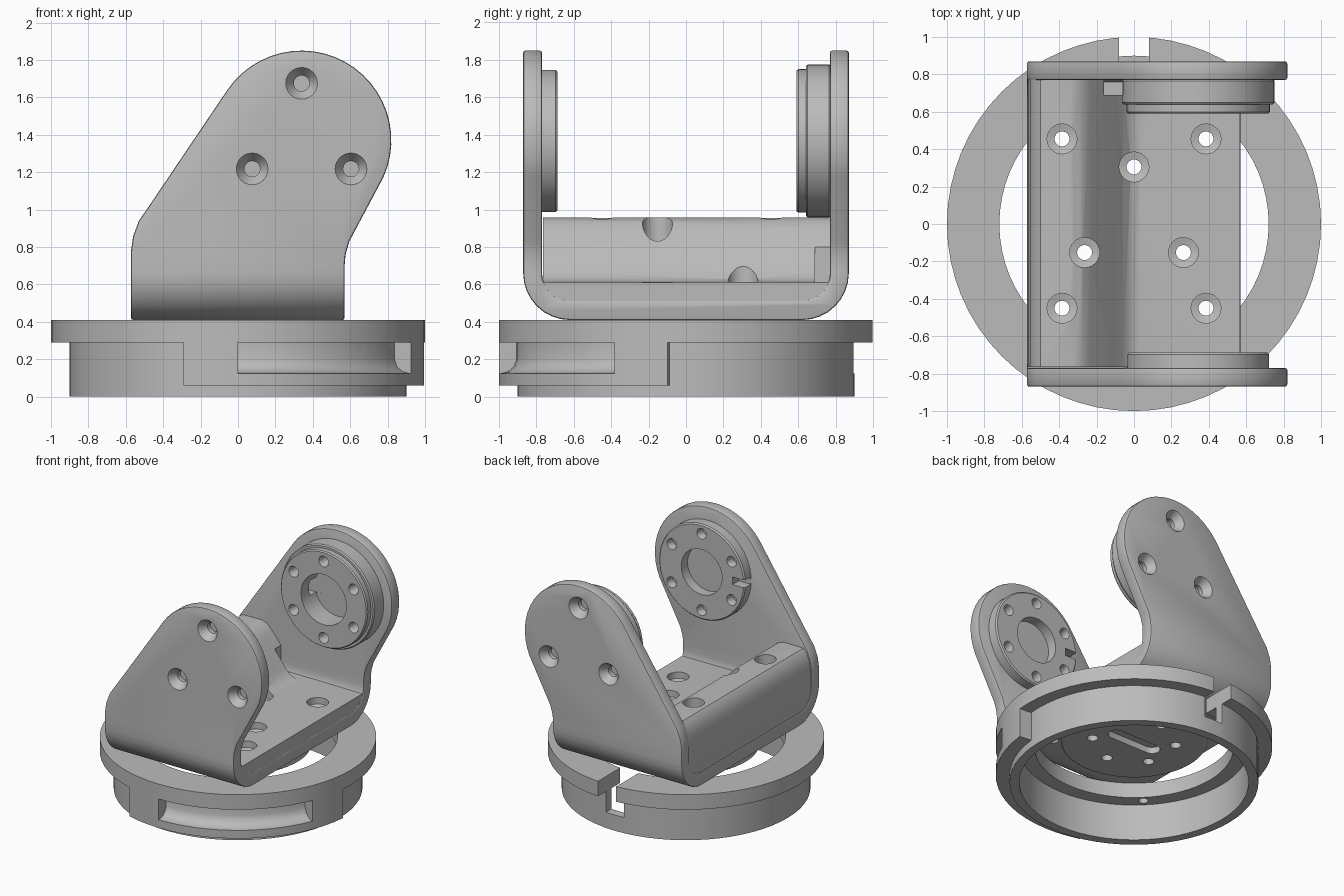
import bpy, bmesh
from math import sin, cos, pi, radians
from mathutils import Vector

if "Cube" in bpy.data.objects:
    bpy.data.objects.remove(bpy.data.objects["Cube"])

grey = bpy.data.materials.new("light_grey")
grey.use_nodes = True
GREY = (0.5, 0.5, 0.5, 1)
grey.diffuse_color = GREY
grey.node_tree.nodes["Principled BSDF"].inputs["Base Color"].default_value = GREY

SEG = 64
UP, FRONT, BACK = Vector((0, 0, 1)), Vector((0, -1, 0)), Vector((0, 1, 0))
PIVOT_X, PIVOT_Z = 0.34, 1.37
BOLT_R = 0.305


def lathe(bm, profile, centre=(0, 0, 0), axis=UP, ring=False, span=None, seg=SEG):
    """Revolve (radius, height) points; ring closes the profile, span keeps part of the turn."""
    rot = axis.to_track_quat('Z', 'Y')
    first, last = span or (0, seg)
    loops = []
    for i in range(first, last + (1 if span else 0)):
        a = 2 * pi * i / seg
        loops.append([bm.verts.new(Vector(centre) + rot @ Vector((r * cos(a), r * sin(a), h)))
                      for r, h in profile])
    n, m = len(loops), len(profile)
    for i in range(n - 1 if span else n):
        p, q = loops[i], loops[(i + 1) % n]
        for j in range(m if ring else m - 1):
            k = (j + 1) % m
            bm.faces.new((p[j], q[j], q[k], p[k]))
    if span:
        bm.faces.new(loops[0])
        bm.faces.new(loops[-1])
    elif not ring:
        bm.faces.new([l[0] for l in loops])
        bm.faces.new([l[-1] for l in loops])


def prism(bm, pts, axis, lo, hi):
    """Extrude a 2D outline along x, y or z."""
    def place(a, b, t):
        return {'x': (t, a, b), 'y': (a, t, b), 'z': (a, b, t)}[axis]
    ends = [[bm.verts.new(place(a, b, t)) for a, b in pts] for t in (lo, hi)]
    bm.faces.new(ends[0])
    bm.faces.new(ends[1])
    for i in range(len(pts)):
        k = (i + 1) % len(pts)
        bm.faces.new((ends[0][i], ends[0][k], ends[1][k], ends[1][i]))


def box(bm, x, y, z):
    prism(bm, [(x[0], y[0]), (x[1], y[0]), (x[1], y[1]), (x[0], y[1])], 'z', *z)


def arc(cx, cy, r, a0, a1, n=8):
    return [(cx + r * cos(radians(a0 + (a1 - a0) * i / n)),
             cy + r * sin(radians(a0 + (a1 - a0) * i / n))) for i in range(n + 1)]


def make(name, bm):
    bmesh.ops.recalc_face_normals(bm, faces=bm.faces)
    me = bpy.data.meshes.new(name)
    bm.to_mesh(me)
    bm.free()
    ob = bpy.data.objects.new(name, me)
    bpy.context.scene.collection.objects.link(ob)
    me.materials.append(grey)
    return ob


def bake(ob):
    bpy.context.view_layer.update()
    dg = bpy.context.evaluated_depsgraph_get()
    me = bpy.data.meshes.new_from_object(ob.evaluated_get(dg))
    ob.modifiers.clear()
    ob.data = me


def boolean(ob, cutter_bm, op='DIFFERENCE'):
    cutter = make("cutter", cutter_bm)
    mod = ob.modifiers.new("cut", 'BOOLEAN')
    mod.operation, mod.solver, mod.object = op, 'EXACT', cutter
    bake(ob)
    bpy.data.objects.remove(cutter)


def bevel(ob, width, angle=40):
    mod = ob.modifiers.new("edge", 'BEVEL')
    mod.width, mod.segments = width, 2
    mod.limit_method, mod.angle_limit = 'ANGLE', radians(angle)
    bake(ob)


def bolts(angles):
    return [(BOLT_R * cos(radians(a)), BOLT_R * sin(radians(a))) for a in angles]


def cable_slot(bm):
    box(bm, (-0.08, 0.08), (0.6, 1.1), (0.125, 0.6))


# Base ring: flange, skirt and inner ledge, with a cable slot at the back
bm = bmesh.new()
lathe(bm, [(.83, 0), (.9, 0), (.9, .29), (1, .29), (1, .41), (.72, .41), (.72, .29), (.83, .29)],
      ring=True)
base = make("base_ring", bm)
bm = bmesh.new()
cable_slot(bm)
lathe(bm, [(.035, .2), (.035, .35)], (-.545, -.545, 0), seg=16)
boolean(base, bm)

# Cable guide wrapping the back of the skirt
bm = bmesh.new()
lathe(bm, [(.86, .06), (1, .06), (1, .29), (.86, .29)], ring=True, span=(13, 31))
guide = make("cable_guide", bm)
bm = bmesh.new()
lathe(bm, [(.905, .3), (.905, .2), (.92, .16), (.95, .135), (.99, .125), (1.1, .125), (1.1, .3)],
      ring=True, span=(16, 28))
boolean(guide, bm)
bm = bmesh.new()
box(bm, (-1.2, -.905), (-1, 1), (-.1, .5))
boolean(guide, bm)
bm = bmesh.new()
cable_slot(bm)
boolean(guide, bm)


# Through holes shared by the floor parts
def floor_holes():
    b = bmesh.new()
    spots = bolts((90, 210, 330)) + [(x, y) for x in (-.385, .385) for y in (-.45, .455)]
    for x, y in spots:
        lathe(b, [(.04, .2), (.04, .55), (.08, .56), (.08, 1.2)], (x, y, 0), seg=24)
    return b


# U bracket: side profile crossed with the cheek outline
bm = bmesh.new()
outer = arc(-.62, .66, .25, 180, 270) + arc(.62, .66, .25, 270, 360)
inner = arc(.62, .665, .15, 360, 270) + arc(-.62, .665, .15, 270, 180)
prism(bm, [(-.87, 2)] + outer + [(.87, 2), (.77, 2)] + inner + [(-.77, 2)], 'x', -1, 1)
bracket = make("u_bracket", bm)
bm = bmesh.new()
outline = [(-.572, .3), (-.572, .78), (-.56, .86), (-.53, .94), (-.475, 1.02)]
outline += arc(PIVOT_X, PIVOT_Z, .48, 146, -24, 24)
outline += [(.595, .83), (.575, .76), (.57, .7), (.57, .3)]
prism(bm, outline, 'y', -1, 1)
boolean(bracket, bm, 'INTERSECT')
bevel(bracket, .012)
boolean(bracket, floor_holes())
bm = bmesh.new()
for side in (FRONT, BACK):
    for dx, dz in bolts((90, 210, 330)):
        spot = side * .87 + Vector((PIVOT_X + dx, 0, PIVOT_Z + dz))
        lathe(bm, [(.042, -.2), (.042, -.06), (.085, 0), (.085, .05)], spot, side, seg=24)
boolean(bracket, bm)

# Floor infill with the raised, sloped shoulder
bm = bmesh.new()
shoulder = [(-.566, .5), (-.566, .78), (-.555, .86), (-.53, .925), (-.5, .955), (-.33, .957),
            (-.28, .94), (-.235, .895), (-.1, .725), (-.06, .67), (-.02, .63), (.03, .613),
            (.566, .61), (.566, .5)]
prism(bm, shoulder, 'y', -.765, .772)
infill = make("floor_infill", bm)
boolean(infill, floor_holes())
bm = bmesh.new()
box(bm, (-.16, .1), (.69, .85), (.612, 1.2))
boolean(infill, bm)

# Round mounting plate under the bracket, with a centre key slot
bm = bmesh.new()
lathe(bm, [(.53, .415), (.53, .35), (.515, .34)])
plate = make("under_plate", bm)
boolean(plate, floor_holes())
bm = bmesh.new()
prism(bm, arc(.17, 0, .06, -90, 90) + arc(-.17, 0, .06, 90, 270), 'z', .3, .39)
for x, y in bolts((30, 150, 270)):
    lathe(bm, [(.04, .3), (.04, .39)], (x, y, 0), seg=24)
boolean(plate, bm)


# Pivot discs on the inner cheeks
def pivot_disc(name, side, profile, top, hole):
    face = side * -.775 + Vector((PIVOT_X + .003, 0, PIVOT_Z - .003))
    b = bmesh.new()
    lathe(b, profile, face, side)
    ob = make(name, b)
    b = bmesh.new()
    lathe(b, [(hole, .008), (hole, top + .1)], face, side, seg=48)
    for dx, dz in bolts(range(30, 390, 60)):
        lathe(b, [(.036, .02), (.036, top - .015), (.045, top + .005), (.045, top + .1)],
              face + Vector((dx, 0, dz)), side, seg=20)
    boolean(ob, b)
    return ob


front_disc = pivot_disc("front_pivot_disc", BACK,
                        [(.38, 0), (.38, .078), (.37, .088)], .088, .18)
bm = bmesh.new()
box(bm, (-.1, .07), (-.765, -.6), (PIVOT_Z - .03, PIVOT_Z + .03))
boolean(front_disc, bm)

back_disc = pivot_disc("back_pivot_disc", FRONT,
                       [(.4, 0), (.408, .01), (.408, .125), (.4, .135), (.383, .135),
                        (.383, .175), (.375, .185)], .185, .2)
bm = bmesh.new()
box(bm, (-.15, .2), (.69, .768), (PIVOT_Z - .06, PIVOT_Z + .06))
boolean(back_disc, bm)

# Smooth shading that keeps hard edges
bpy.ops.object.select_all(action='DESELECT')
for ob in (base, guide, bracket, infill, plate, front_disc, back_disc):
    ob.select_set(True)
    bpy.context.view_layer.objects.active = ob
bpy.ops.object.shade_smooth_by_angle(angle=radians(30))
